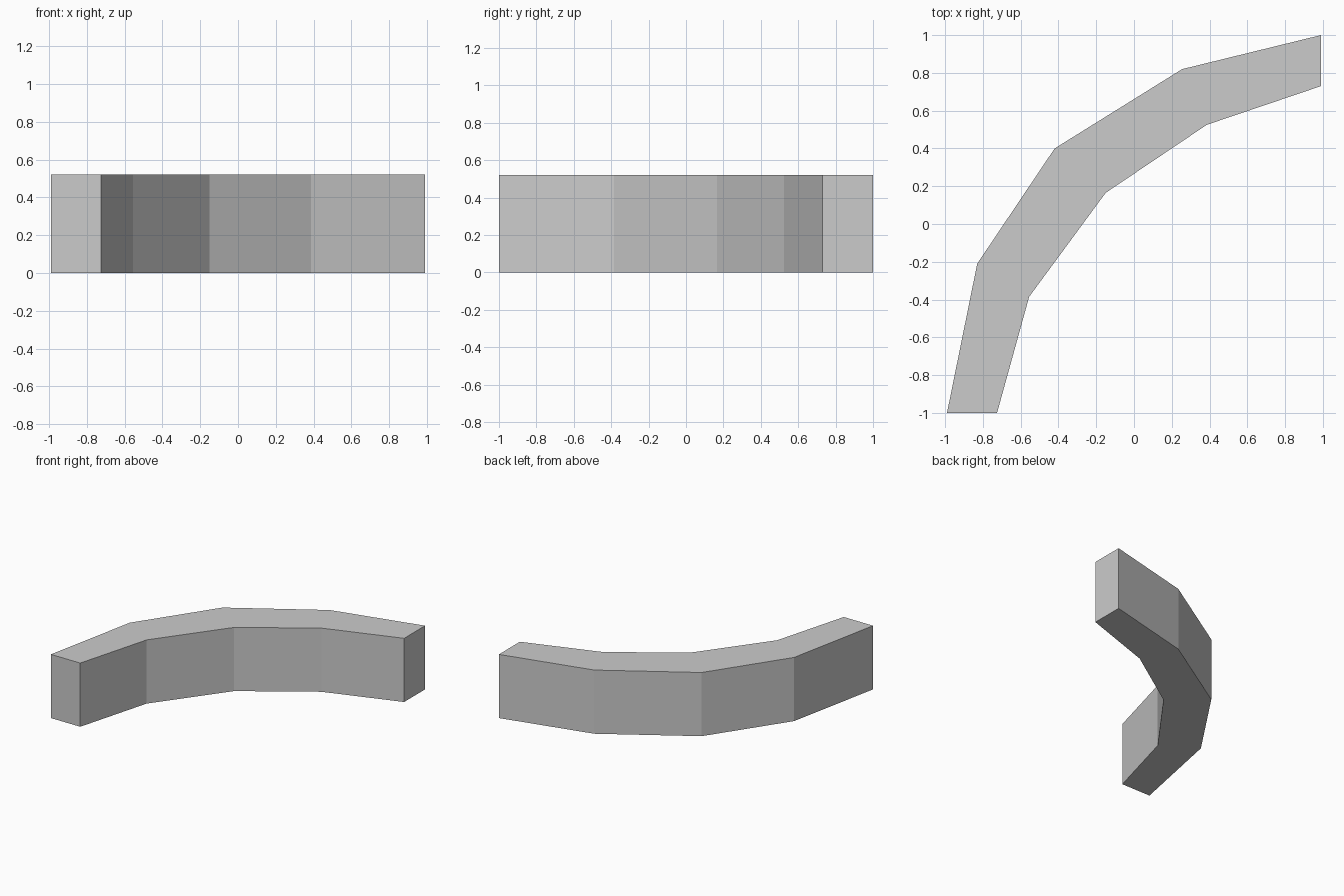
import bpy
import bmesh

cube = bpy.data.objects.get("Cube")
if cube:
    bpy.data.objects.remove(cube, do_unlink=True)

HEIGHT = 0.52

# Plain grey material
grey = bpy.data.materials.new("light_grey")
grey.use_nodes = True
colour = (0.6, 0.6, 0.6, 1)
grey.diffuse_color = colour
grey.node_tree.nodes["Principled BSDF"].inputs["Base Color"].default_value = colour

# Plan of the curved wall: matching points along its outer and inner edges
outer = [(-0.99, -1.0), (-0.83, -0.21), (-0.42, 0.40), (0.255, 0.82), (0.99, 1.0)]
inner = [(-0.725, -1.0), (-0.555, -0.385), (-0.15, 0.165), (0.385, 0.525), (0.99, 0.73)]

# Floor strip of quads, extruded upward into the wall
bm = bmesh.new()
rows = [[bm.verts.new((x, y, 0)) for x, y in edge] for edge in (outer, inner)]
for i in range(len(outer) - 1):
    bm.faces.new((rows[0][i], rows[0][i + 1], rows[1][i + 1], rows[1][i]))
result = bmesh.ops.extrude_face_region(bm, geom=bm.faces[:], use_keep_orig=True)
top = [v for v in result["geom"] if isinstance(v, bmesh.types.BMVert)]
bmesh.ops.translate(bm, verts=top, vec=(0, 0, HEIGHT))
bmesh.ops.recalc_face_normals(bm, faces=bm.faces[:])

mesh = bpy.data.meshes.new("curved_wall")
bm.to_mesh(mesh)
bm.free()
mesh.materials.append(grey)
wall = bpy.data.objects.new("curved_wall", mesh)
bpy.context.collection.objects.link(wall)
